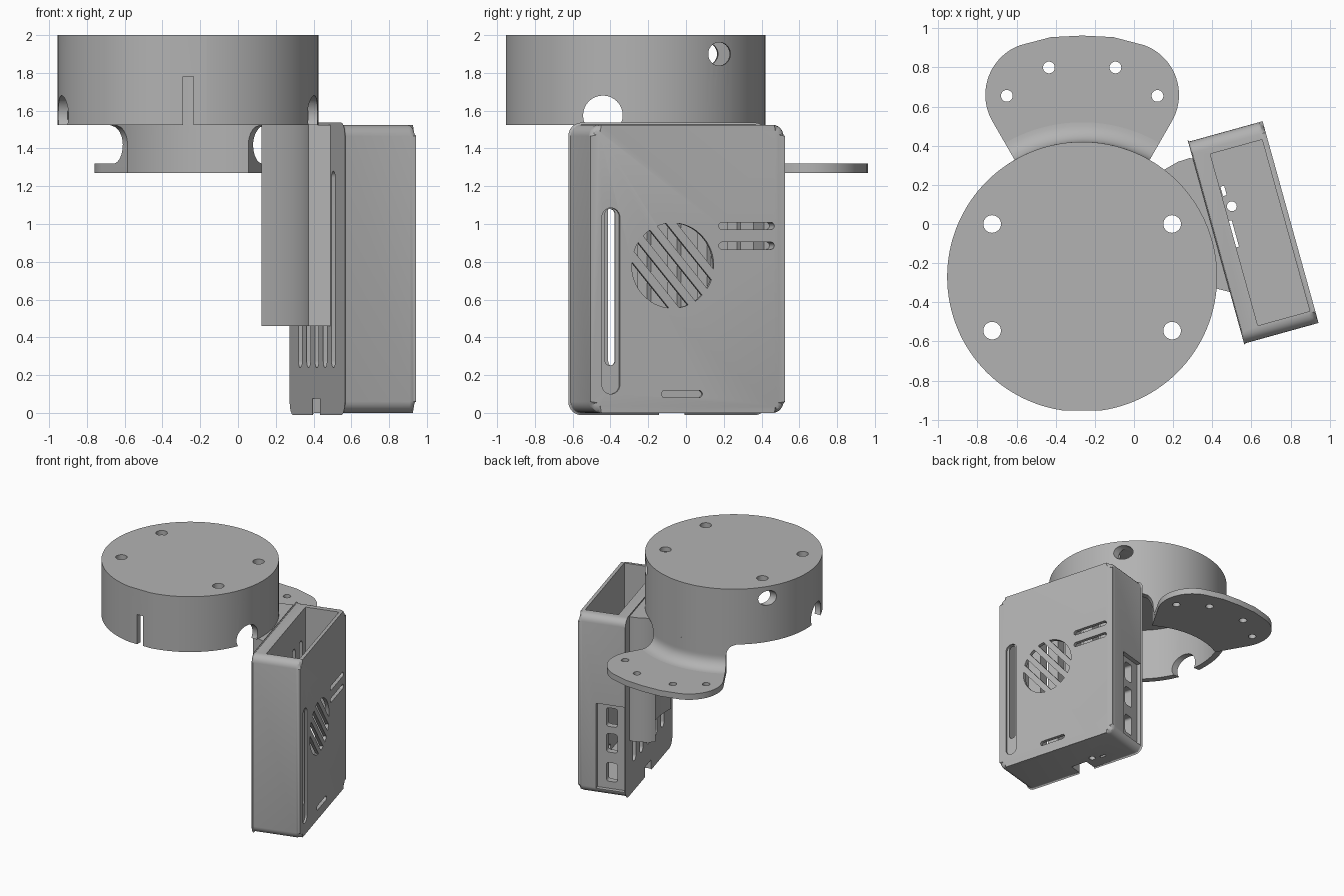
import bpy, bmesh
from math import sin, cos, pi, sqrt, radians
from mathutils import Matrix

cube = bpy.data.objects.get("Cube")
if cube:
    bpy.data.objects.remove(cube)

grey = bpy.data.materials.new("plain grey")
grey.use_nodes = True
colour = (0.45, 0.45, 0.45, 1)
grey.diffuse_color = colour
grey.node_tree.nodes["Principled BSDF"].inputs["Base Color"].default_value = colour

DX, DY = -0.265, -0.27          # drum axis
R_OUT, R_IN = 0.69, 0.64        # drum wall
RIM = 1.525                     # drum underside and case top


def add_object(name, bm):
    bmesh.ops.recalc_face_normals(bm, faces=bm.faces)
    mesh = bpy.data.meshes.new(name)
    bm.to_mesh(mesh)
    bm.free()
    mesh.materials.append(grey)
    obj = bpy.data.objects.new(name, mesh)
    bpy.context.collection.objects.link(obj)
    return obj


def prism_mesh(points, lo, hi, axis="z"):
    """Extrude a 2D outline: (x, y) along z, (y, z) along x, (z, x) along y."""
    place = {"z": lambda a, b, h: (a, b, h),
             "x": lambda a, b, h: (h, a, b),
             "y": lambda a, b, h: (b, h, a)}[axis]
    bm = bmesh.new()
    low = [bm.verts.new(place(a, b, lo)) for a, b in points]
    high = [bm.verts.new(place(a, b, hi)) for a, b in points]
    bm.faces.new(low)
    bm.faces.new(high)
    n = len(points)
    for i in range(n):
        j = (i + 1) % n
        bm.faces.new((low[i], low[j], high[j], high[i]))
    return bm


def prism(name, points, lo, hi, axis="z"):
    return add_object(name, prism_mesh(points, lo, hi, axis))


def arc(cx, cy, r, start, end, steps):
    turns = [radians(start + (end - start) * i / steps) for i in range(steps + 1)]
    return [(cx + r * cos(t), cy + r * sin(t)) for t in turns]


def circle(cx, cy, r, steps=32):
    return arc(cx, cy, r, 0, 360, steps)[:-1]


def rect(a0, a1, b0, b1, r=0.0):
    if not r:
        return [(a0, b0), (a1, b0), (a1, b1), (a0, b1)]
    r = min(r, 0.499 * (a1 - a0), 0.499 * (b1 - b0))
    corners = [(a1 - r, b1 - r), (a0 + r, b1 - r), (a0 + r, b0 + r), (a1 - r, b0 + r)]
    return [p for i, (a, b) in enumerate(corners)
            for p in arc(a, b, r, 90 * i, 90 * i + 90, 6)]


def carve(target, points, lo, hi, axis="z", matrix=None):
    """Subtract a prism from the target and discard the cutter."""
    cutter = prism("cutter", points, lo, hi, axis)
    if matrix:
        cutter.matrix_world = matrix
    mod = target.modifiers.new("cut", "BOOLEAN")
    mod.operation = "DIFFERENCE"
    mod.solver = "EXACT"
    mod.object = cutter
    bpy.context.view_layer.update()
    graph = bpy.context.evaluated_depsgraph_get()
    result = bpy.data.meshes.new_from_object(target.evaluated_get(graph))
    target.modifiers.clear()
    target.data = result
    bpy.data.objects.remove(cutter)


# Drum: hollow cup, open below
drum = prism("drum", circle(DX, DY, R_OUT, 128), RIM, 2.0)
carve(drum, circle(DX, DY, R_IN, 128), 1.4, 1.96)
carve(drum, rect(-0.6, 0.1, -1.2, -0.953), 1.4, 2.1)            # front flat
carve(drum, rect(-0.29, -0.235, -1.2, -0.8), 1.4, 1.78)         # front slot
carve(drum, circle(-0.44, 1.575, 0.105), -2, 2, "x")            # side notches
for x in (-0.725, 0.195):
    for y in (0, -0.545):
        carve(drum, circle(x, y, 0.045), 1.9, 2.1)
# cable passage, slightly slanted
slant = Matrix.Translation((DX, 0.14, 1.9)) @ Matrix.Rotation(radians(4), 4, "Z")
carve(drum, circle(0, 0, 0.062), -1, 1, "x", slant)

# Flange with four screw holes
right_side = arc(0.225, 0, 0.27, -30, 70, 20)
outline = arc(0, DY - 0.66, R_IN, 120, 60, 24)
outline += right_side + [(0.16, 0.295), (0, 0.303), (-0.16, 0.295)]
outline += [(-x, y) for x, y in reversed(right_side)]
flange = prism("flange", [(DX + x, y + 0.66) for x, y in outline], 1.27, 1.32)
for side in (-1, 1):
    for x, y in ((0.17, 0.8), (0.385, 0.655)):
        carve(flange, circle(DX + side * x, y, 0.03), 1.2, 1.4)

# Neck: curved wall that flares into the flange below and the drum above
bm = bmesh.new()
levels = [(R_OUT + 0.1, 1.3)]
levels += arc(R_OUT + 0.1, 1.42, 0.1, 270, 180, 8)
levels += [(R_OUT, 1.42 + (RIM - 1.42) * i / 8) for i in range(1, 9)]
loop = [(R_IN, z) for r, z in levels] + levels[::-1]
STEPS = 28
columns = []
for i in range(STEPS + 1):
    column = []
    for r, z in loop:
        t = min(1, max(0, (z - 1.42) / (RIM - 1.42)))
        half = 30 + 7 * (1 - sqrt(1 - t * t))
        a = radians(90 + half * (2 * i / STEPS - 1))
        column.append(bm.verts.new((DX + r * cos(a), DY + r * sin(a), z)))
    columns.append(column)
n = len(loop)
for c, d in zip(columns, columns[1:]):
    for k in range(n):
        m = (k + 1) % n
        bm.faces.new((c[k], c[m], d[m], d[k]))
for column in (columns[0], columns[-1]):
    for k in range(n // 2 - 1):
        bm.faces.new((column[k], column[k + 1], column[n - 2 - k], column[n - 1 - k]))
neck = add_object("neck", bm)

# Mount joining the drum to the case
mount_outline = arc(DX, DY, R_IN, 52.5, -5, 32)
mount_outline += [(0.422, -0.33), (0.5, -0.35), (0.32, 0.33),
                  (0.285, 0.337), (0.225, 0.318), (0.155, 0.278)]
mount = prism("mount", mount_outline, 0.46, RIM)

# Case, built straight and turned at the end
HU, HV = 0.1975, 0.535
bm = prism_mesh(rect(-HV, HV, 0, RIM, 0.06), -HU, HU, "x")
for side, size in ((1, 0.035), (-1, 0.012)):
    edges = [e for e in bm.edges if all(abs(v.co.x - side * HU) < 1e-4 for v in e.verts)]
    bmesh.ops.bevel(bm, geom=edges, offset=size, segments=3, profile=0.5, affect="EDGES")
case = add_object("case", bm)
carve(case, rect(-0.105, 0.17, -0.465, 0.445), 0.06, 2)

# long window: shallow recess and through slot
carve(case, rect(-0.472, -0.373, 0.1, 1.085, 0.1), 0.182, 0.3, "x")
carve(case, rect(-0.451, -0.395, 0.25, 1.08, 0.1), 0.1, 0.3, "x")

# short slots on the outer face
for v0, v1, z in ((0.17, 0.475, 0.99), (0.17, 0.475, 0.885), (-0.145, 0.08, 0.1)):
    carve(case, rect(v0, v1, z - 0.019, z + 0.019, 0.1), 0.1, 0.3, "x")

# round grille of slanted slots
GR = 0.225
for n0, n1 in ((-0.224, -0.16), (-0.115, -0.068), (-0.024, 0.024),
               (0.068, 0.115), (0.16, 0.224)):
    offsets = [n0 + (n1 - n0) * i / 10 for i in range(11)]
    ends = [(o, sqrt(GR * GR - o * o)) for o in offsets]
    ends += [(o, -s) for o, s in reversed(ends)]
    shape = [(-0.083 + 0.77 * o + 0.64 * s, 0.78 + 0.64 * o - 0.77 * s) for o, s in ends]
    carve(case, shape, 0.1, 0.3, "x")

# tall vents on the mount side
for i in range(5):
    v = -0.318 + 0.164 * i
    carve(case, rect(v - 0.036, v + 0.036, 0.24, 1.28, 0.1), -0.3, -0.05, "x")

# card notch and floor openings
carve(case, rect(-0.05, 0.09, -0.1, 0.075), -0.3, -0.09, "x")
carve(case, circle(-0.07, 0.158, 0.025), -0.1, 0.2)
carve(case, rect(-0.1, -0.08, 0.22, 0.27), -0.1, 0.2)

# socket panel on the back end
carve(case, rect(0.05, 0.78, -0.185, 0.05), 0.5, 0.7, "y")
for z in (0.19, 0.44, 0.66):
    carve(case, rect(z - 0.08, z + 0.08, -0.115, -0.025, 0.02), 0.4, 0.7, "y")

case.matrix_world = Matrix.Translation((0.61, -0.043, 0)) @ Matrix.Rotation(radians(15.5), 4, "Z")

# Smooth shading with sharp edges kept
for obj in (drum, flange, neck, mount, case):
    bpy.ops.object.select_all(action="DESELECT")
    obj.select_set(True)
    bpy.context.view_layer.objects.active = obj
    bpy.ops.object.shade_smooth_by_angle(angle=radians(30))
